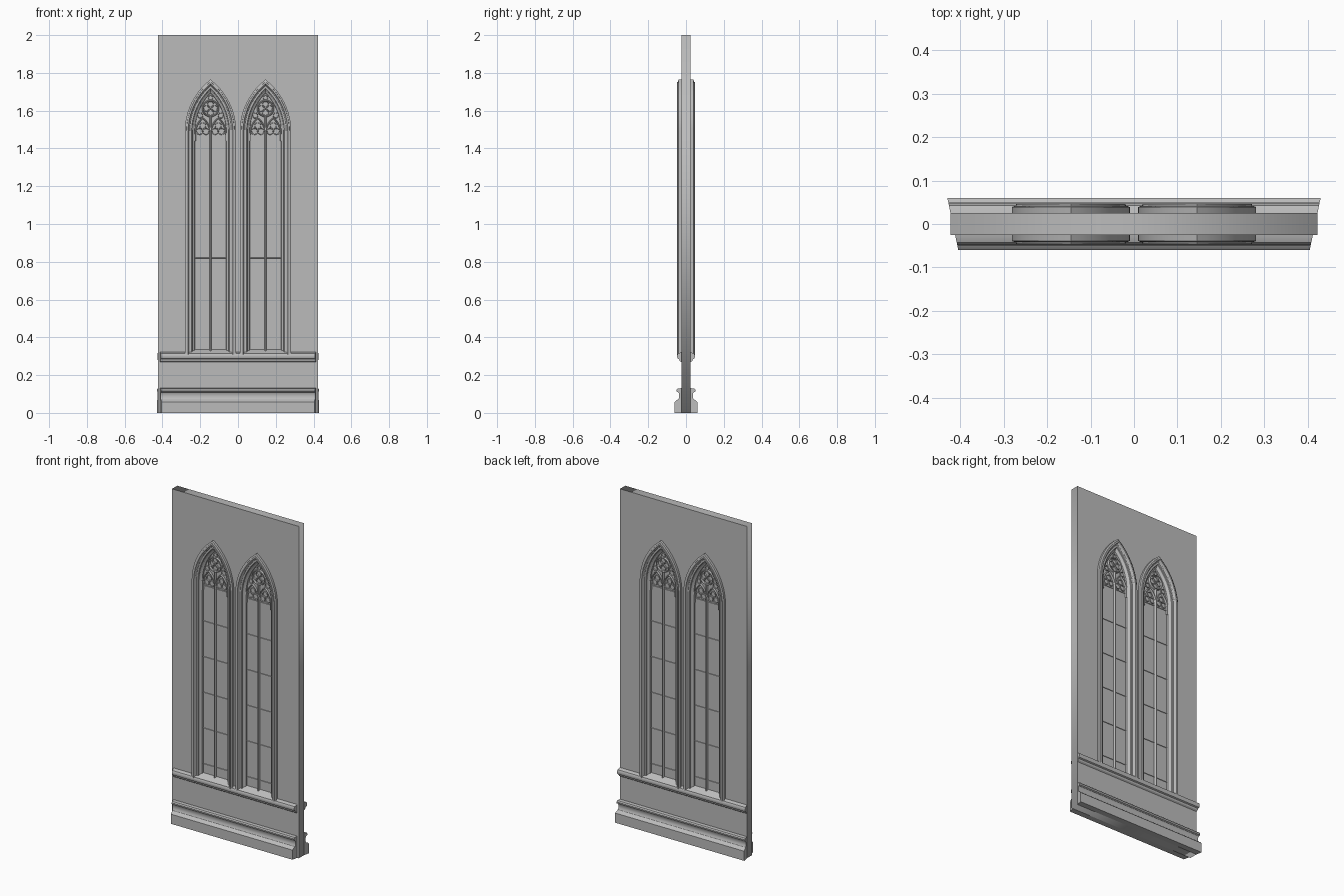
import bpy, bmesh, math
from mathutils import Vector

if "Cube" in bpy.data.objects:
    bpy.data.objects.remove(bpy.data.objects["Cube"], do_unlink=True)

stone = bpy.data.materials.new("grey_stone")
stone.use_nodes = True
GREY = (0.5, 0.5, 0.5, 1)
stone.diffuse_color = GREY
stone.node_tree.nodes["Principled BSDF"].inputs["Base Color"].default_value = GREY

TAPER = 0.21          # side faces splay towards the back
MID = 0.4175          # half width of the wall at y = 0
SPRING, SILL = 1.49, 0.305
HALF, RISE = 0.136, 0.275


def finish(obj, smooth=True):
    obj.data.materials.clear()
    obj.data.materials.append(stone)
    bpy.ops.object.select_all(action='DESELECT')
    obj.select_set(True)
    bpy.context.view_layer.objects.active = obj
    if smooth:
        bpy.ops.object.shade_smooth_by_angle(angle=math.radians(30))


def make(name, bm, smooth=True):
    bmesh.ops.recalc_face_normals(bm, faces=bm.faces)
    me = bpy.data.meshes.new(name)
    bm.to_mesh(me)
    bm.free()
    obj = bpy.data.objects.new(name, me)
    bpy.context.collection.objects.link(obj)
    finish(obj, smooth)
    return obj


def sweep(bm, rings, closed=False):
    """Bridge equal rings of points into a solid."""
    vs = [[bm.verts.new(p) for p in r] for r in rings]
    n = len(vs[0])
    pairs = list(zip(vs, vs[1:])) + ([(vs[-1], vs[0])] if closed else [])
    for a, b in pairs:
        for i in range(n):
            j = (i + 1) % n
            bm.faces.new((a[i], a[j], b[j], b[i]))
    if not closed:
        bm.faces.new(vs[0])
        bm.faces.new(vs[-1])


def ribbon(bm, pts, w, d, closed=False):
    """Chamfered stone bar following a path of (x, z) points."""
    section = [(-w, -d / 2), (-w, d / 2), (-w * .4, d), (w * .4, d),
               (w, d / 2), (w, -d / 2), (w * .4, -d), (-w * .4, -d)]
    n = len(pts)
    rings = []
    for i, (x, z) in enumerate(pts):
        a = pts[(i - 1) % n] if closed else pts[max(i - 1, 0)]
        b = pts[(i + 1) % n] if closed else pts[min(i + 1, n - 1)]
        t = Vector((b[0] - a[0], b[1] - a[1])).normalized()
        rings.append([(x - t.y * s, y, z + t.x * s) for s, y in section])
    sweep(bm, rings, closed)


def arch(cx, inset=0, bottom=SILL, half=HALF, rise=RISE, spring=SPRING, n=12):
    """Pointed two-centred arch outline, concentric for every inset."""
    big = (rise ** 2 + half ** 2) / (2 * half)
    c, r = big - half, big - inset
    top = math.acos(c / r)
    side = [(half - inset, bottom)]
    side += [(r * math.cos(top * i / n) - c, spring + r * math.sin(top * i / n))
             for i in range(n + 1)]
    left = [(cx - x, z) for x, z in side]
    return left + [(cx + x, z) for x, z in reversed(side[:-1])]


def circle(cx, cz, r, n=20):
    return [(cx + r * math.cos(math.tau * i / n),
             cz + r * math.sin(math.tau * i / n)) for i in range(n)]


def moulding(name, half_profile):
    """Horizontal moulding, same on front and back, with splayed ends."""
    prof = half_profile + [(-y, z) for y, z in reversed(half_profile)]
    bm = bmesh.new()
    sweep(bm, [[(s * (MID + TAPER * y), y, z) for y, z in prof] for s in (-1, 1)])
    make(name, bm)


# Wall slab with two pointed openings
cu = bpy.data.curves.new("wall", 'CURVE')
cu.dimensions, cu.fill_mode, cu.extrude = '2D', 'BOTH', 0.025
centres = {"right": -0.1455, "left": 0.1455}
outlines = [[(-MID, 0), (MID, 0), (MID, 2), (-MID, 2)]]
outlines += [arch(cx, 0.004, SILL + 0.006) for cx in centres.values()]
for pts in outlines:
    sp = cu.splines.new('POLY')
    sp.points.add(len(pts) - 1)
    for p, (x, z) in zip(sp.points, pts):
        p.co = (x, z, 0, 1)
    sp.use_cyclic_u = True
wall = bpy.data.objects.new("wall", cu)
bpy.context.collection.objects.link(wall)
finish(wall, False)
bpy.ops.object.convert(target='MESH')
wall = bpy.context.view_layer.objects.active
for v in wall.data.vertices:
    x, z, y = v.co.x, v.co.y, -v.co.z
    if abs(x) > 0.4:
        x += math.copysign(TAPER * y, x)
    v.co = (x, y, z)
bm = bmesh.new()
bm.from_mesh(wall.data)
bmesh.ops.remove_doubles(bm, verts=bm.verts, dist=1e-5)
bmesh.ops.recalc_face_normals(bm, faces=bm.faces)
bm.to_mesh(wall.data)
bm.free()
finish(wall, False)

# Plinth and string course
moulding("plinth", [(.06, 0), (.06, .058), (.052, .066), (.041, .072), (.036, .082),
                    (.036, .1), (.041, .109), (.049, .113), (.05, .122),
                    (.045, .129), (.024, .131)])
moulding("string_course", [(.024, .268), (.033, .275), (.036, .284), (.044, .288),
                           (.047, .296), (.047, .306), (.043, .314), (.024, .322)])

# Stepped and hollowed frame section: (inset, depth)
FRAME = [(0, .024), (0, .039), (.005, .041), (.009, .042), (.010, .046), (.014, .047),
         (.018, .046), (.021, .041), (.022, .035), (.026, .031), (.031, .030),
         (.036, .031), (.039, .028), (.040, .022), (.045, .016), (.052, .013), (.054, .004)]
SECTION = FRAME + [(d, -y) for d, y in reversed(FRAME)]
INNER = FRAME[-1][0]

for side, cx in centres.items():
    # Moulded jambs and arch
    bm = bmesh.new()
    lines = [arch(cx, d) for d, _ in SECTION]
    sweep(bm, [[(ln[i][0], y, ln[i][1]) for ln, (_, y) in zip(lines, SECTION)]
               for i in range(len(lines[0]))])
    make(side + "_window_frame", bm)

    # Sloping sill
    bm = bmesh.new()
    prof = [(-.044, .3), (.044, .3), (.044, .314), (.03, .322), (.006, .335),
            (-.006, .335), (-.03, .322), (-.044, .314)]
    sweep(bm, [[(cx + s * 0.118, y, z) for y, z in prof] for s in (-1, 1)])
    make(side + "_window_sill", bm, False)

    # Pane
    bm = bmesh.new()
    sweep(bm, [[(x, y, z) for x, z in arch(cx, INNER - .003, .32)]
               for y in (-.005, .005)])
    make(side + "_pane", bm, False)

    # Mullion and horizontal glazing bars
    bm = bmesh.new()
    ribbon(bm, [(cx, .32), (cx, 1.57)], .006, .018)
    make(side + "_mullion", bm, False)
    bm = bmesh.new()
    inner = HALF - INNER
    for k in range(6):
        z = .39 + .215 * k
        ribbon(bm, [(cx - inner, z), (cx + inner, z)], .002, .008)
    make(side + "_glazing_bars", bm, False)

    # Tracery: two cusped lancets under a quatrefoil roundel
    bm = bmesh.new()
    for s in (-1, 1):
        lx = cx + s * inner / 2
        ribbon(bm, arch(lx, 0, 1.44, inner / 2, .085, 1.475, 8), .004, .016)
        for dx, z in ((-.017, 1.49), (.017, 1.49), (0, 1.52)):
            ribbon(bm, circle(lx + dx, z, .016, 14), .002, .011, True)
        ribbon(bm, circle(cx + s * .055, 1.575, .014, 14), .002, .011, True)
    ribbon(bm, circle(cx, 1.612, .042, 28), .004, .016, True)
    for k in range(4):
        a = math.pi / 2 * k
        ribbon(bm, circle(cx + .02 * math.cos(a), 1.612 + .02 * math.sin(a), .017, 16),
               .002, .012, True)
    ribbon(bm, circle(cx, 1.668, .012, 14), .002, .011, True)
    make(side + "_tracery", bm)
